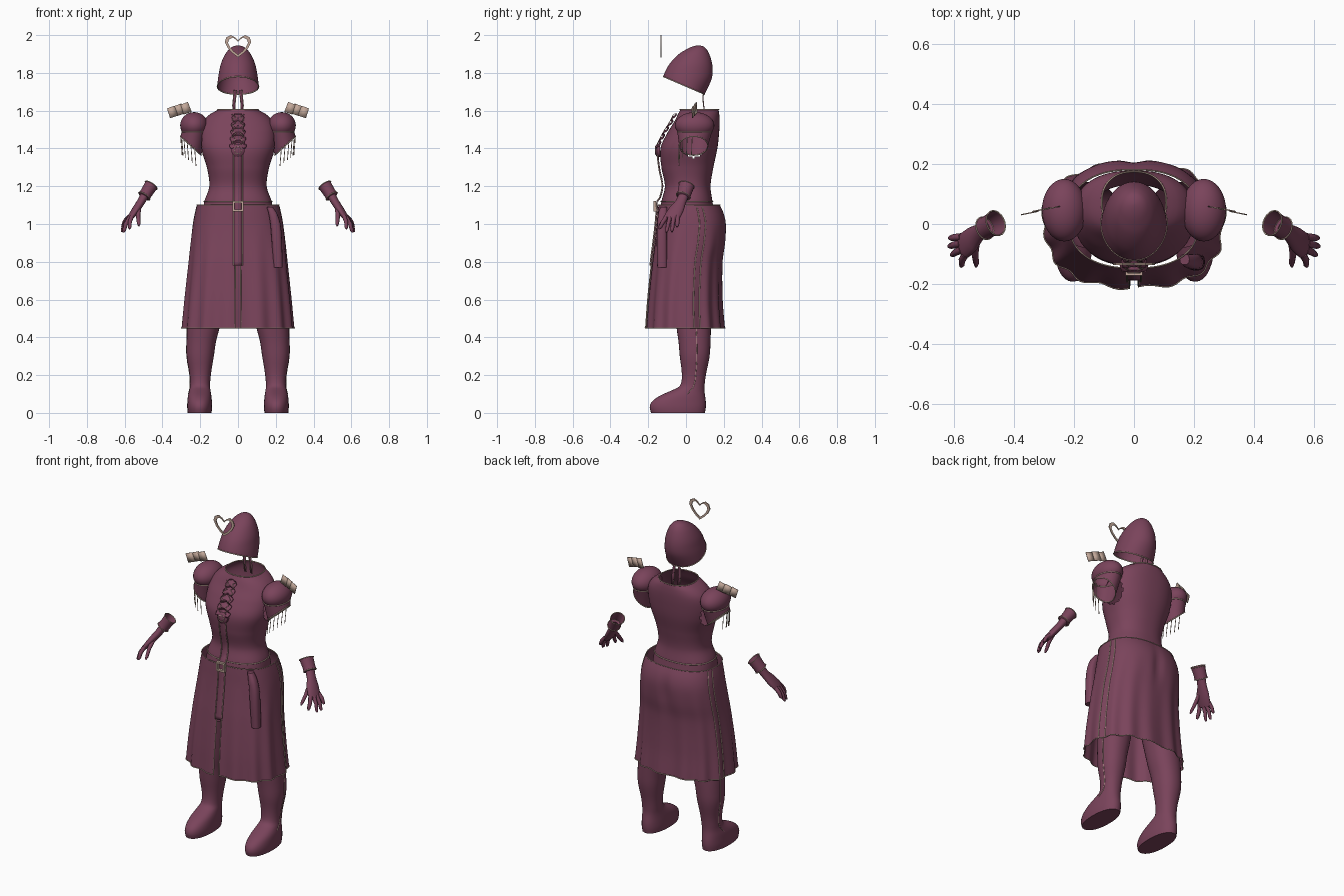
import bpy, bmesh, math
from mathutils import Vector

if "Cube" in bpy.data.objects:
    bpy.data.objects.remove(bpy.data.objects["Cube"])


def material(name, rgb):
    m = bpy.data.materials.new(name)
    m.diffuse_color = (*rgb, 1)
    m.use_nodes = True
    m.node_tree.nodes["Principled BSDF"].inputs["Base Color"].default_value = m.diffuse_color
    return m


WINE = material("wine_cloth", (0.195, 0.057, 0.105))
TAN = material("pale_tan", (0.54, 0.39, 0.32))


def finish(name, bm, mat, mirror=False, thick=0):
    bmesh.ops.recalc_face_normals(bm, faces=bm.faces)
    me = bpy.data.meshes.new(name)
    bm.to_mesh(me)
    bm.free()
    me.materials.append(mat)
    ob = bpy.data.objects.new(name, me)
    bpy.context.collection.objects.link(ob)
    for o in bpy.context.selected_objects:
        o.select_set(False)
    bpy.context.view_layer.objects.active = ob
    ob.select_set(True)
    bpy.ops.object.shade_smooth_by_angle(angle=math.radians(45))
    if thick:
        ob.modifiers.new("thickness", 'SOLIDIFY').thickness = thick
    if mirror:
        ob.modifiers.new("mirror", 'MIRROR')
    return ob


def loft(rings, closed=True, cap_start=False, cap_end=False):
    bm = bmesh.new()
    rows = [[bm.verts.new(p) for p in r] for r in rings]
    n = len(rows[0])
    for a, b in zip(rows, rows[1:]):
        for i in range(n if closed else n - 1):
            j = (i + 1) % n
            bm.faces.new((a[i], a[j], b[j], b[i]))
    if cap_start:
        bm.faces.new(rows[0])
    if cap_end:
        bm.faces.new(rows[-1])
    return bm


def cords(name, paths, radius, mat, cyclic=False, mirror=False, radii=None):
    cu = bpy.data.curves.new(name, 'CURVE')
    cu.dimensions = '3D'
    cu.bevel_depth, cu.bevel_resolution, cu.use_fill_caps = radius, 1, True
    for path in paths:
        s = cu.splines.new('POLY')
        s.points.add(len(path) - 1)
        for k, p in enumerate(path):
            s.points[k].co = (*p, 1)
            s.points[k].radius = radii[k] if radii else 1
        s.use_cyclic_u = cyclic
    cu.materials.append(mat)
    ob = bpy.data.objects.new(name, cu)
    bpy.context.collection.objects.link(ob)
    if mirror:
        ob.modifiers.new("mirror", 'MIRROR')


def at(prof, z):
    """Smoothly interpolated profile row: centre x, half width, front y, back y."""
    z = min(max(z, prof[0][0]), prof[-1][0])
    i = max(k for k in range(len(prof) - 1) if prof[k][0] <= z)
    p, q = prof[i], prof[i + 1]
    o, r = prof[max(i - 1, 0)], prof[min(i + 2, len(prof) - 1)]
    h = q[0] - p[0]
    t = (z - p[0]) / h
    out = []
    for k in range(1, 5):
        m0 = (q[k] - o[k]) / (q[0] - o[0]) * h
        m1 = (r[k] - p[k]) / (r[0] - p[0]) * h
        out.append((2*t**3 - 3*t**2 + 1) * p[k] + (t**3 - 2*t**2 + t) * m0
                   + (3*t**2 - 2*t**3) * q[k] + (t**3 - t**2) * m1)
    return out


def on(prof, z, a, n=2.0, grow=0.0):
    cx, rx, yf, yb = at(prof, z)
    c, s = math.cos(a), math.sin(a)
    x = (rx + grow) * math.copysign(abs(c) ** (2 / n), c)
    y = ((yb - yf) / 2 + grow) * math.copysign(abs(s) ** (2 / n), s)
    return Vector((cx + x, (yf + yb) / 2 + y, z))


def span(a, b, n):
    return [a + (b - a) * i / (n - 1) for i in range(n)]


def turn(n):
    return [math.tau * i / n for i in range(n)]


# Bodice with open neck, hem and armholes
BODICE = [(1.06, 0, .187, -.14, .15), (1.12, 0, .178, -.13, .14), (1.2, 0, .152, -.112, .13),
          (1.3, 0, .165, -.13, .145), (1.4, 0, .196, -.135, .166), (1.48, 0, .2, -.1, .175),
          (1.54, 0, .185, -.063, .178), (1.58, 0, .15, -.043, .176), (1.605, 0, .105, -.03, .172)]
bm = loft([[on(BODICE, z, a, 2.3) for a in turn(96)] for z in span(1.06, 1.605, 56)])
holes = []
for f in bm.faces:
    c = f.calc_center_median()
    if abs(c.x) > .1 and ((c.y - .04) / .066) ** 2 + ((c.z - 1.43) / .078) ** 2 < 1:
        holes.append(f)
bmesh.ops.delete(bm, geom=holes, context='FACES')
finish("bodice", bm, WINE)
cords("neck_and_waist_trim", [[on(BODICE, z, a, 2.3, .002) for a in turn(64)] for z in (1.605, 1.12)],
      .003, TAN, cyclic=True)

# Skirt with a front opening and soft folds toward the hem
SKIRT = [(.45, 0, .293, -.21, .2), (.6, 0, .28, -.2, .19), (.8, 0, .26, -.18, .192),
         (.9, 0, .25, -.167, .208), (1.0, 0, .238, -.155, .213), (1.06, 0, .227, -.15, .2),
         (1.1, 0, .217, -.146, .18)]


def skirt(z, a, grow=0.0):
    fold = .007 * math.sin(14 * a) * max(0, (1 - z) / .55)
    p = on(SKIRT, z, a, 2.4, grow + fold)
    if p.y > 0:  # slight hollow at the centre back
        p.y -= .012 * math.exp(-(p.x / .03) ** 2) * math.exp(-((z - .95) / .1) ** 2)
    return p


A0, A1 = -math.pi / 2 + .03, math.pi * 1.5 - .03
finish("skirt", loft([[skirt(z, a) for a in span(A0, A1, 129)] for z in span(.45, 1.1, 27)], closed=False), WINE)
cords("skirt_hem_trim", [[skirt(z, a, .001) for a in span(A0, A1, 129)] for z in (.45, 1.1)], .0025, TAN)
cords("skirt_seam_trim", [[skirt(z, a, .001) for z in span(.45, 1.09, 20)]
                          for a in (A0, A1, .17, .34, math.pi - .17, math.pi - .34)], .003, TAN)

# Front placket hanging over bodice and skirt
def front(z):
    return at(BODICE, z)[2] - .012 if z > 1.12 else at(SKIRT, z)[2] - .006


zs = span(.78, 1.38, 31)
finish("placket", loft([[(x, front(z), z) for x in (-.021, 0, .021)] for z in zs], closed=False), WINE, thick=.004)
cords("placket_trim", [[(x, front(z) - .003, z) for z in zs] for x in (-.023, .023)], .003, TAN)

# Ruffle, zigzag lace and brooch on the chest
zs = span(1.4, 1.585, 38)
ruffle = [[(x, at(BODICE, z)[2] - .014 - .009 * math.sin(z * 170 + abs(x) * 60), z) for x in span(-w, w, 7)]
          for z in zs for w in [.026 + .016 * (1.585 - z) / .185 + .005 * math.sin(z * 170)]]
finish("chest_ruffle", loft(ruffle, closed=False), WINE, thick=.003)
cords("ruffle_lace", [[(s * (.012 + .02 * (k % 2)), at(BODICE, z)[2] - .024, z)
                       for k, z in enumerate(span(1.42, 1.58, 12))] for s in (-1, 1)], .0022, TAN)
disc = [[(r * math.cos(a), y, 1.39 + r * math.sin(a)) for a in turn(20)]
        for r, y in ((.035, -.138), (.035, -.153), (.026, -.16), (.012, -.164))]
finish("brooch", loft(disc, cap_start=True, cap_end=True), WINE)
cords("brooch_rim", [[(.02 * math.cos(a), -.163, 1.39 + .02 * math.sin(a)) for a in turn(8)]], .002, TAN, cyclic=True)


def flat_frame(name, outline, inner, centre, y, depth):
    """Flat ring of an outline in the xz plane."""
    cx, cz = centre
    rings = [[(cx + (x - cx) * k, yy, cz + (z - cz) * k) for x, z in outline]
             for k, yy in ((1, y), (1, y + depth), (inner, y + depth), (inner, y), (1, y))]
    bm = loft(rings)
    bmesh.ops.remove_doubles(bm, verts=bm.verts, dist=1e-5)
    finish(name, bm, TAN)


# Belt buckle and floating heart
flat_frame("buckle", [(-.028, 1.067), (.028, 1.067), (.028, 1.123), (-.028, 1.123)], .62, (0, 1.095), -.172, .014)
half = [(.03, 1.905), (.055, 1.932), (.07, 1.963), (.062, 1.988), (.038, 2.0), (.015, 1.988)]
heart = [(0, 1.882)] + half + [(0, 1.972)] + [(-x, z) for x, z in reversed(half)]
flat_frame("heart", heart, .76, (0, 1.945), -.136, .006)

# Cap cut by a slanted plane, with trimmed rim
CAP = [(1.66, 0, .113, -.118, .085), (1.69, 0, .112, -.121, .1), (1.76, 0, .107, -.124, .133),
       (1.8, 0, .101, -.113, .141), (1.85, 0, .09, -.085, .138), (1.9, 0, .067, -.037, .123),
       (1.93, 0, .042, .012, .105), (1.942, 0, .022, .042, .088), (1.946, 0, .006, .06, .072)]
levels = span(1.66, 1.9, 25) + span(1.907, 1.946, 9)
bm = loft([[on(CAP, z, a) for a in turn(48)] for z in levels], cap_end=True)
cut = bmesh.ops.bisect_plane(bm, geom=bm.verts[:] + bm.edges[:] + bm.faces[:], plane_co=(0, -.12, 1.78),
                             plane_no=(0, .09, .21), clear_inner=True)
rim = [g.co.copy() for g in cut['geom_cut'] if isinstance(g, bmesh.types.BMVert)]
rim.sort(key=lambda p: math.atan2(p.y, p.x))
finish("cap", bm, WINE)
cords("cap_rim", [rim], .003, TAN, cyclic=True)

# Ribbons from cap to neck
ribbon = [[(x + dx, y, z) for dx in (-.007, .007)] for x, y, z in
          ((.014, .095, 1.71), (.018, .088, 1.67), (.022, .092, 1.63), (.02, .1, 1.57))]
finish("neck_ribbon", loft(ribbon, closed=False), WINE, mirror=True, thick=.004)
cords("ribbon_trim", [[r[k] for r in ribbon] for k in (0, 1)], .002, TAN, mirror=True)

# Puffed sleeve, open slanted cuff, fringe
bm = bmesh.new()
bmesh.ops.create_uvsphere(bm, u_segments=32, v_segments=24, radius=1)
for v in bm.verts:
    v.co = Vector((.232 + .074 * v.co.x, .046 + .104 * v.co.y, 1.522 + .07 * v.co.z))
bmesh.ops.bisect_plane(bm, geom=bm.verts[:] + bm.edges[:] + bm.faces[:], plane_co=(0, 0, 1.485),
                       plane_no=(0, 0, 1), clear_inner=True)
finish("puff_sleeve", bm, WINE, mirror=True)


def cuff(a, t):
    c, s = math.cos(a), math.sin(a)
    top = Vector((.232 + .066 * c, .046 + .092 * s, 1.487))
    low = Vector((.25 + .055 * c, .04 + .076 * s, 1.414 + .05 * c))
    return top.lerp(low, t)


finish("sleeve_cuff", loft([[cuff(a, t) for a in turn(32)] for t in span(0, 1, 4)]), WINE, mirror=True)
cords("sleeve_trim", [[cuff(a, t) for a in turn(32)] for t in (0, 1)], .003, TAN, cyclic=True, mirror=True)
cords("fringe", [[cuff(a, .9), cuff(a, .9) + Vector((-.008, -.004, -.1))]
                 for a in span(-1.9, -.1, 6)], .002, TAN, mirror=True)

# Overlapping shoulder plates
for k, (x, z) in enumerate(((.276, 1.612), (.31, 1.604), (.347, 1.592))):
    quad = [(x + dx, .06 - .2 * (x + dx - .25) - .003 * k, z + dz)
            for dx, dz in ((-.03, -.018), (.012, -.032), (.028, .02), (-.01, .034))]
    bm = bmesh.new()
    bm.faces.new([bm.verts.new(p) for p in quad])
    finish("shoulder_plate_%d" % (k + 1), bm, TAN, mirror=True, thick=.004)

# Hanging sash on one hip
SASH = [(.77, .212, .024, -.152, -.1), (.9, .206, .027, -.155, -.1), (1.0, .198, .027, -.152, -.1),
        (1.06, .183, .022, -.146, -.1), (1.09, .168, .016, -.135, -.1)]
finish("hip_sash", loft([[on(SASH, z, a, 2.6) for a in turn(16)] for z in span(.77, 1.09, 12)], True, True, True), WINE)

# Legs and boots in one sweep
LEG = [(0, .203, .063, -.185, .1), (.03, .203, .066, -.192, .105), (.06, .203, .065, -.18, .105),
       (.09, .203, .062, -.14, .101), (.115, .202, .057, -.085, .098), (.14, .201, .053, -.035, .098),
       (.2, .2, .056, -.022, .105), (.3, .2, .072, -.033, .125), (.38, .194, .078, -.04, .13),
       (.45, .184, .086, -.05, .132), (.7, .15, .1, -.08, .14)]
levels = span(0, .16, 17) + span(.18, .7, 20)
finish("leg_and_boot", loft([[on(LEG, z, a, 2.2) for a in turn(32)] for z in levels], cap_start=True), WINE, mirror=True)
cords("leg_seam", [[on(LEG, z, .12, 2.2) for z in span(.1, .6, 16)]], .002, TAN, mirror=True)

# Gloves: hollow cuff, flat palm, tapered fingers
WIDE = Vector((.25, .95, -.15))


def oval(c, axis, w, t):
    axis = Vector(axis).normalized()
    u = (WIDE - axis * WIDE.dot(axis)).normalized()
    v = axis.cross(u)
    return [Vector(c) + u * w * math.cos(a) + v * t * math.sin(a) for a in turn(20)]


AX = (.55, -.3, -.8)
GLOVE = (((.46, .003, 1.205), .042, .036), ((.485, -.008, 1.165), .037, .033), ((.496, -.014, 1.148), .038, .034),
         ((.498, -.015, 1.145), .027, .023), ((.515, -.028, 1.115), .028, .021), ((.538, -.05, 1.08), .04, .02),
         ((.562, -.07, 1.045), .043, .017), ((.575, -.079, 1.025), .036, .012))
finish("glove", loft([oval(c, AX, w, t) for c, w, t in GLOVE], cap_end=True), WINE, mirror=True)
cords("glove_trim", [oval(GLOVE[k][0], AX, GLOVE[k][1] + .001, GLOVE[k][2] + .001) for k in (0, 2)],
      .0025, TAN, cyclic=True, mirror=True)
fingers = []
for base, tip in (((.575, -.043, 1.04), (.615, -.047, .985)), ((.576, -.065, 1.035), (.617, -.075, .958)),
                  ((.572, -.085, 1.035), (.608, -.104, .956)), ((.562, -.102, 1.04), (.575, -.142, .974)),
                  ((.525, -.06, 1.085), (.525, -.142, .99))):
    b, t = Vector(base), Vector(tip)
    mid = b.lerp(t, .5) + Vector((.004, 0, .004))
    fingers.append([b, mid, b.lerp(t, .85), t])
cords("glove_fingers", fingers, .0115, WINE, mirror=True, radii=(1.1, 1, .85, .4))
